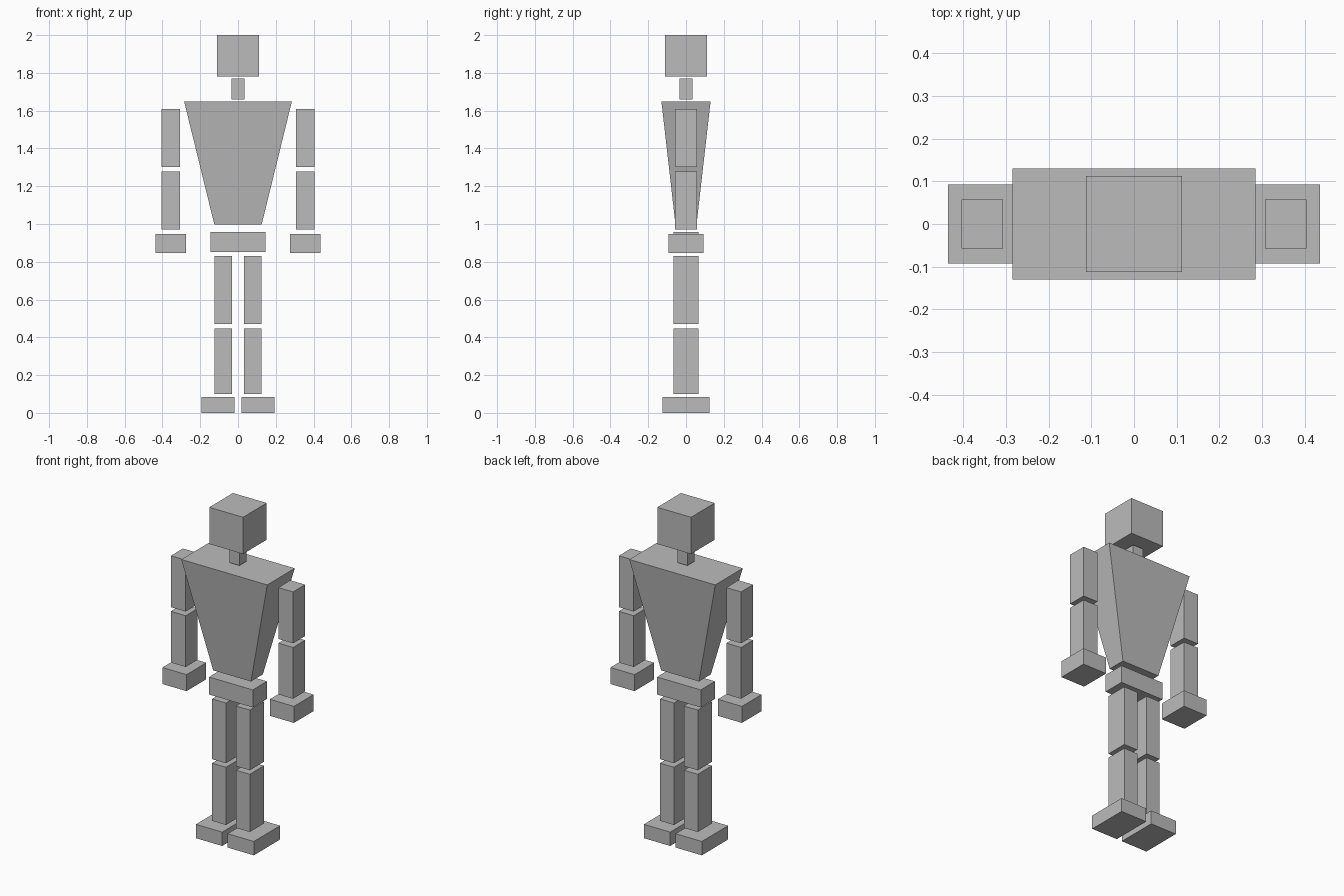
import bpy
import bmesh

cube = bpy.data.objects.get("Cube")
if cube:
    bpy.data.objects.remove(cube, do_unlink=True)

# Single flat material
grey = bpy.data.materials.new("plain_grey")
grey.use_nodes = True
colour = (0.5, 0.5, 0.5, 1)
grey.diffuse_color = colour
bsdf = next(n for n in grey.node_tree.nodes if n.type == 'BSDF_PRINCIPLED')
bsdf.inputs["Base Color"].default_value = colour


def block(name, half_x, half_y, z0, z1, x=0, taper=(1, 1)):
    """Box from z0 to z1 centred on x; taper scales its lower end."""
    bm = bmesh.new()
    bmesh.ops.create_cube(bm, size=2)
    for v in bm.verts:
        low = v.co.z < 0
        v.co.x *= half_x * (taper[0] if low else 1)
        v.co.y *= half_y * (taper[1] if low else 1)
        v.co.z = z0 if low else z1
    mesh = bpy.data.meshes.new(name)
    bm.to_mesh(mesh)
    bm.free()
    mesh.materials.append(grey)
    obj = bpy.data.objects.new(name, mesh)
    obj.location.x = x
    bpy.context.collection.objects.link(obj)
    return obj


# Head, neck and trunk
block("head", 0.112, 0.112, 1.78, 2.0)
block("neck", 0.034, 0.034, 1.66, 1.77)
block("torso", 0.285, 0.13, 0.998, 1.648, taper=(0.44, 0.43))
block("pelvis", 0.145, 0.067, 0.852, 0.957)

# Arms and legs on both sides
for side, s in (("left", 1), ("right", -1)):
    block(side + "_upper_arm", 0.049, 0.057, 1.302, 1.61, s * 0.356)
    block(side + "_forearm", 0.049, 0.057, 0.97, 1.277, s * 0.356)
    block(side + "_hand", 0.08, 0.093, 0.847, 0.946, s * 0.356)
    block(side + "_thigh", 0.046, 0.067, 0.47, 0.831, s * 0.079)
    block(side + "_shin", 0.046, 0.067, 0.1, 0.446, s * 0.079)
    block(side + "_foot", 0.087, 0.124, 0, 0.083, s * 0.105)
